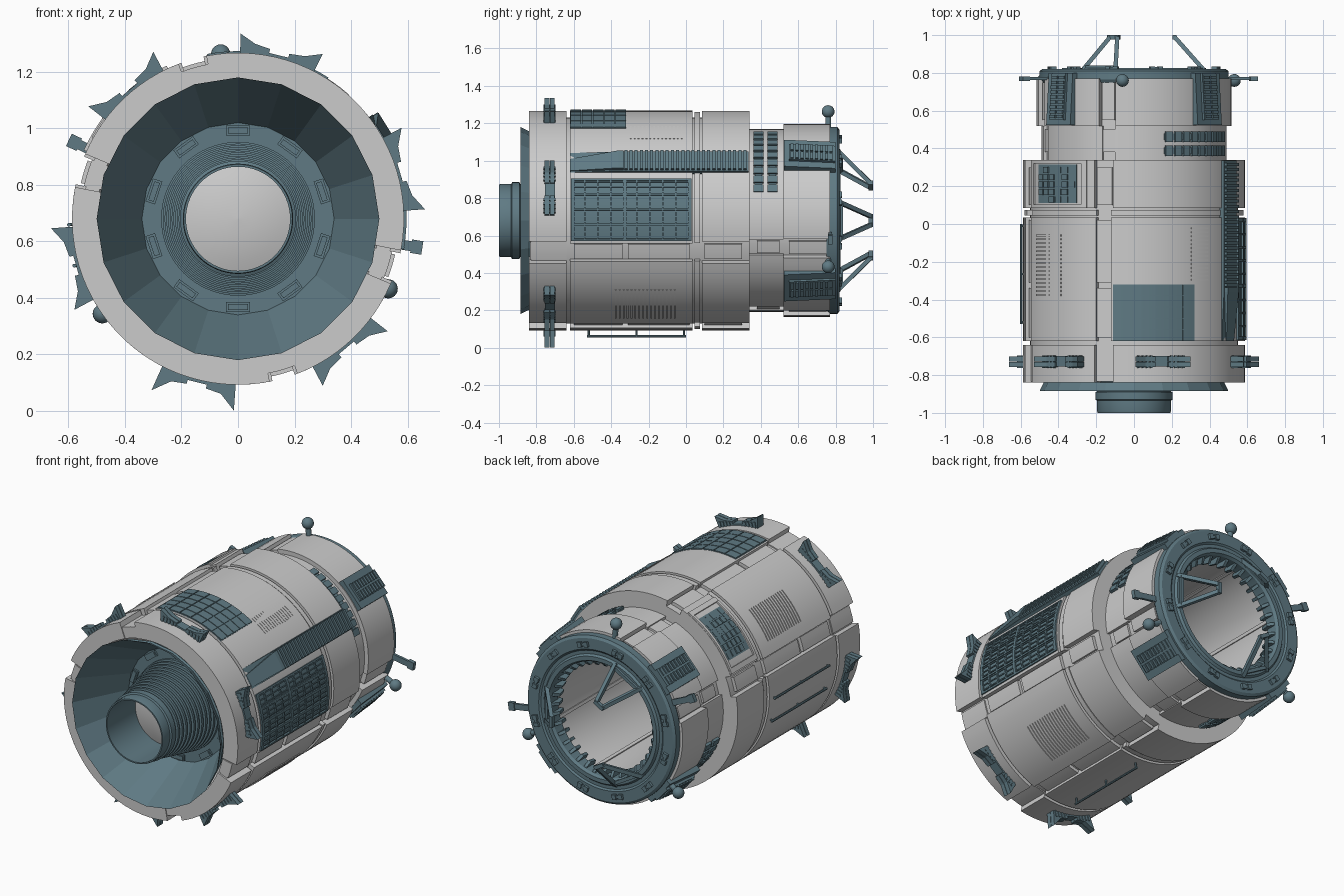
import bpy, bmesh, random
from math import sin, cos, radians, ceil, pi
from mathutils import Vector, Matrix

if "Cube" in bpy.data.objects:
    bpy.data.objects.remove(bpy.data.objects["Cube"])

random.seed(4)
ZC = 0.68                                   # height of the long axis
TEAL = bpy.data.materials.new("teal")
TEAL.diffuse_color = (0.115, 0.195, 0.23, 1)
TEAL.use_nodes = True
TEAL.node_tree.nodes["Principled BSDF"].inputs["Base Color"].default_value = TEAL.diffuse_color


def pos(a, r, y, t=0.0):
    """Point at angle a (degrees), radius r, tangential offset t."""
    a = radians(a)
    return Vector((r * cos(a) - t * sin(a), y, ZC + r * sin(a) + t * cos(a)))


class Part:
    def __init__(self, name, mat=None, smooth=True):
        self.name, self.mat, self.smooth, self.bm = name, mat, smooth, bmesh.new()

    def skin(self, rings, loop):
        """Join equal rings of points; cap the ends unless looped."""
        vs = [[self.bm.verts.new(p) for p in ring] for ring in rings]
        k = len(vs[0])
        for i in range(len(vs) - (0 if loop else 1)):
            A, B = vs[i], vs[(i + 1) % len(vs)]
            for j in range(k):
                self.bm.faces.new((A[j], A[(j + 1) % k], B[(j + 1) % k], B[j]))
        if not loop:
            self.bm.faces.new(vs[0])
            self.bm.faces.new(vs[-1])

    def lathe(self, prof, n=96):
        self.skin([[pos(360 * i / n, r, y) for y, r in prof] for i in range(n)], True)

    def slab(self, a0, a1, r0, r1, y0, y1):
        n = max(1, ceil((a1 - a0) / 4))
        prof = [(y0, r0), (y0, r1), (y1, r1), (y1, r0)]
        self.skin([[pos(a0 + (a1 - a0) * i / n, r, y) for y, r in prof] for i in range(n + 1)], False)

    def prism(self, pts, a, y0, y1):        # pts are (tangent, radius)
        self.skin([[pos(a, r, y, t) for t, r in pts] for y in (y0, y1)], False)

    def wedge(self, pts, a, t0, t1):        # pts are (y, radius)
        self.skin([[pos(a, r, y, t) for y, r in pts] for t in (t0, t1)], False)

    def box(self, a, r0, r1, y0, y1, w, t=0.0):
        self.prism([(t - w / 2, r0), (t + w / 2, r0), (t + w / 2, r1), (t - w / 2, r1)], a, y0, y1)

    def bar(self, p, q, th, n=4):
        m = (q - p).to_track_quat('Z', 'Y').to_matrix()
        ring = [m @ Vector((th * cos(2 * pi * (i + .5) / n), th * sin(2 * pi * (i + .5) / n), 0)) for i in range(n)]
        self.skin([[e + v for v in ring] for e in (p, q)], False)

    def done(self):
        bmesh.ops.recalc_face_normals(self.bm, faces=self.bm.faces)
        me = bpy.data.meshes.new(self.name)
        self.bm.to_mesh(me)
        self.bm.free()
        ob = bpy.data.objects.new(self.name, me)
        bpy.context.collection.objects.link(ob)
        if self.mat:
            me.materials.append(self.mat)
        if self.smooth:
            bpy.ops.object.select_all(action='DESELECT')
            ob.select_set(True)
            bpy.context.view_layer.objects.active = ob
            bpy.ops.object.shade_smooth_by_angle(angle=radians(25))


# inner hull with front cone cavity and rear bay
p = Part("inner_hull")
p.lathe([(-.83, .5), (-.83, .55), (.34, .55), (.34, .47), (.78, .47), (.78, .36), (-.5, .36)])
p.lathe([(-.5, .001), (-.5, .37), (-.48, .37), (-.48, .001)], 64)
for a in (-17, 106, 163, 286):              # seams along the rear bay
    p.slab(a - 1.5, a + 1.5, .352, .365, -.48, .74)
p.done()

# outer hull shells: four sectors with gaps, stepped along the axis
p = Part("outer_hull_panels")
SECTORS = [(-11, 101), (111, 157), (169, 281), (291, 337)]
BANDS = [(-.84, -.64, .587, 0), (-.62, .035, .587, 1), (.045, .075, .58, 1),
         (.085, .34, .587, 0), (.34, .52, .49, 1), (.52, .77, .516, 0)]
for a0, a1 in SECTORS:
    for y0, y1, r, e in BANDS:
        p.slab(a0 - e, a1 + e, .46 if y0 > .3 else .49, r, y0, y1)
p.done()

# blocks lying inside the gaps between the shells
p = Part("gap_covers")
for a in (-17, 106, 163, 286):
    for y0, y1 in ((-.6, -.34), (-.31, .02), (.1, .3)):
        p.slab(a - 4.2, a + 4.2, .53, .57, y0, y1)
    p.slab(a - 5, a + 5, .49, .557, -.835, -.64)
    p.slab(a - 4, a + 4, .45, .483, .38, .5)
    p.slab(a - 4, a + 4, .45, .498, .55, .75)
p.done()

# louvre slats on the hull
p = Part("hull_louvres")
for a0, a1, y0, n, h in ((131, 151, -.38, 16, .592), (-62, -39, -.38, 16, .592), (48, 59, -.3, 14, .589)):
    for i in range(n):
        p.slab(a0, a1, .58, h, y0 + i * .021, y0 + i * .021 + .009)
p.done()

# front funnel: twenty flat petals
p = Part("front_funnel", TEAL, False)
p.lathe([(-.885, .5), (-.57, .34), (-.57, .27), (-.54, .27), (-.54, .35), (-.83, .485), (-.84, .478)], 20)
p.done()

# ring of small hatches at the bottom of the funnel
p = Part("funnel_hatches", TEAL, False)
for i in range(10):
    a = 36 * i + 18
    p.box(a, .295, .33, -.58, -.56, .085)
    p.box(a, .302, .322, -.586, -.56, .07)
p.done()

# tapering bellows tunnel with collar and mouth
p = Part("docking_tunnel", TEAL)
prof = [(-.56, .275)]
for i in range(11):
    y, r = -.57 - i * .029, .272 - i * .0062
    prof += [(y, r), (y - .016, r), (y - .018, r - .014), (y - .027, r - .014)]
prof += [(-.89, .205), (-.93, .205), (-.935, .195), (-.99, .195), (-1, .192), (-1, .184), (-.56, .184)]
p.lathe(prof, 64)
p.done()

# pale domed hatch inside the tunnel
p = Part("tunnel_hatch")
p.lathe([(-.757, .0005), (-.755, .05), (-.748, .1), (-.737, .15), (-.725, .187), (-.7, .187), (-.7, .0005)], 48)
p.done()

# paired flared thrusters around the front ring, each split in two with side ribs
p = Part("thruster_pairs", TEAL, False)
for a, tip in ((76, .638), (130, .645), (16, .645), (196, .645), (256, .662), (310, .645)):
    p.box(a, .56, .596, -.755, -.7, .09)
    for s in (-1, 1):
        for y in (-.757, -.728):
            p.prism([(s * .035, .565), (s * .035, .61), (s * .09, .615), (s * .15, tip), (s * .132, .56)],
                    a, y, y + .026)
        for k in range(4):
            t = .055 + k * .022
            p.box(a, .565, .608, -.762, -.697, .01, s * t)
p.done()

# curved radiator grid on the top
p = Part("top_radiator", TEAL)
p.slab(57, 101, .58, .589, -.62, -.32)
for i in range(6):
    for j in range(5):
        p.slab(57.3 + i * 7.3, 64.1 + i * 7.3, .585, .593, -.617 + j * .06, -.562 + j * .06)
p.done()

# large slatted panel on the right side
p = Part("side_grille", TEAL)
p.slab(-10.5, 22, .575, .5875, -.615, .03)
for k in range(5):
    a = -10.5 + k * 7.9
    p.slab(a, a + 1, .58, .597, -.615, .03)
for k in range(12):
    a = -8.7 + k * 2.63
    p.slab(a, a + .6, .58, .593, -.61, .02)
for k in range(10):
    y = -.615 + k * .0695
    p.slab(-10.5, 22, .58, .596, y, y + (.02 if k in (0, 4, 9) else .009))
p.done()

# ribbed cable rail above it, ramped at the front
p = Part("ribbed_rail", TEAL, False)
p.wedge([(-.62, .57), (-.62, .585), (-.35, .6), (.335, .6), (.335, .57)], 32, -.062, .06)
p.skin([[pos(32, r, y, t) for t, r in ((-.055, .57), (.055 - c, .57), (.055 - c, h), (-.055, h))]
        for y, c, h in ((-.62, .035, .59), (-.36, 0, .62), (-.335, 0, .62))], False)
for i in range(24):
    y = -.33 + i * .0277
    p.box(32, .58, .618, y, y + .016, .115)
p.done()

# equipment hatch: grey frame and teal machinery
p = Part("hatch_frame")
for a in (115, 153):
    p.slab(a, a + 3, .58, .597, .085, .335)
for y in (.085, .32):
    p.slab(115, 156, .58, .597, y, y + .018)
p.done()
p = Part("hatch_machinery", TEAL)
p.slab(121, 149, .58, .589, .11, .315)
for i in range(6):
    for j in range(5):
        a, y = 122 + i * 4.5, .115 + j * .039
        p.slab(a, a + 3.6, .585, .589 + random.random() * .01, y, y + .031)
p.done()

# double rows of blocks on the narrow waist
p = Part("waist_blocks", TEAL)
for base in (18, 198):
    for y in (.36, .435):
        p.slab(base, base + 53, .48, .497, y + .01, y + .045)
        for i in range(9):
            a = base + i * 6
            p.slab(a, a + 4.4, .48, .506, y, y + .055)
p.done()

# four vented boxes on the rear collar
p = Part("rear_vent_boxes", TEAL, False)
for a in (42, 138, 222, 318):
    p.wedge([(.525, .48), (.525, .54), (.8, .522), (.8, .46)], a, -.095, .095)
    p.wedge([(.55, .5), (.55, .552), (.8, .536), (.8, .47)], a, -.055, .055)
    for i in range(9):
        for t in (-.028, .028):
            p.box(a, .53, .56 - i * .002, .56 + i * .026, .576 + i * .026, .045, t)
p.done()

# rear docking ring with rim, latches and inner teeth
p = Part("rear_ring", TEAL)
p.lathe([(.75, .36), (.75, .49), (.765, .5), (.81, .5), (.82, .485), (.82, .42),
         (.812, .41), (.812, .39), (.825, .38), (.825, .355), (.81, .345), (.74, .345)])
p.done()
p = Part("rear_latches_and_teeth", TEAL, False)
for i in range(12):
    a = 30 * i + 15
    for t in (-.022, .022):
        p.box(a, .435, .465, .81, .835, .026, t)
    p.box(a, .442, .458, .81, .83, .07)
for i in range(36):
    p.wedge([(.72, .35), (.805, .35), (.8, .335), (.775, .312), (.72, .325)], 10 * i, -.009, .009)
p.done()

# three A-frame guide petals
p = Part("docking_guides", TEAL, False)
for a in (0, 120, 240):
    for s in (-1, 1):
        p.bar(pos(a, .37, .815, s * .1), pos(a, .215, .99, s * .022), .016)
    p.bar(pos(a, .215, .988, -.034), pos(a, .215, .988, .034), .016)
    p.bar(pos(a, .355, .83, -.095), pos(a, .355, .83, .095), .014)
p.done()

# ball sensors on stalks
p = Part("ball_sensors", TEAL)
for a in (96, 215, 335):
    p.bar(pos(a, .48, .76), pos(a, .58, .76), .016, 12)
    bmesh.ops.create_uvsphere(p.bm, u_segments=20, v_segments=12, radius=.034,
                              matrix=Matrix.Translation(pos(a, .586, .76)))
p.done()

# side arms on the rear ring
p = Part("side_arms", TEAL, False)
for a in (-9, 155):
    p.box(a, .48, .66, .762, .778, .035)
    p.box(a, .62, .66, .758, .782, .048)
p.done()

# handrails on the lower left shell
p = Part("handrails", TEAL)
for a, r in ((268, .62), (182, .598), (196, .602)):
    p.bar(pos(a, r, -.53), pos(a, r, 0), .007, 8)
    for y in (-.52, -.265, -.01):
        p.bar(pos(a, .57, y), pos(a, r, y), .006, 8)
p.done()
